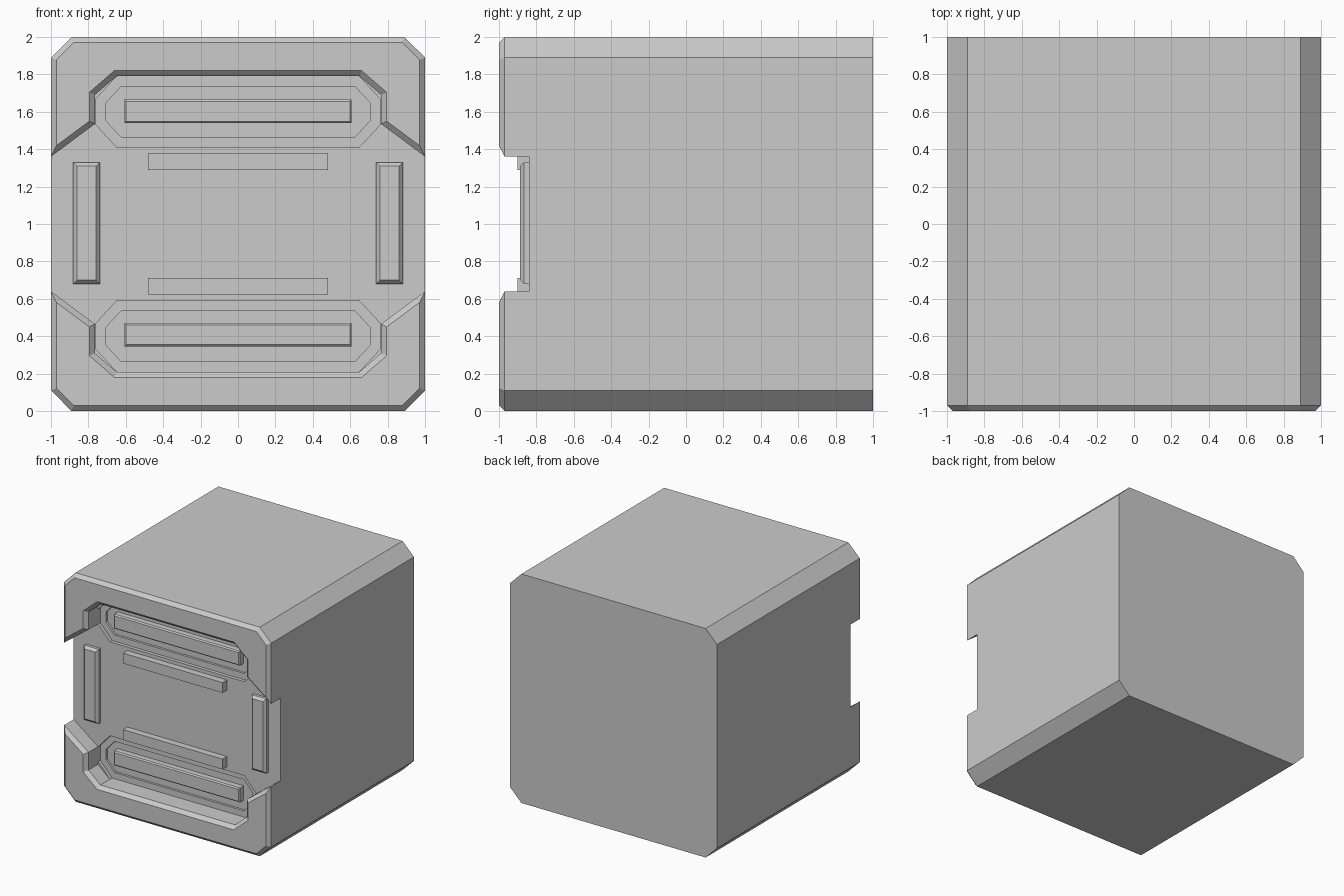
import bpy, bmesh
from mathutils import Vector

if "Cube" in bpy.data.objects:
    bpy.data.objects.remove(bpy.data.objects["Cube"])


def offset(poly, d):
    """Mitred outward offset of a counter-clockwise (x, z) outline."""
    pts = [Vector(p) for p in poly]
    out = []
    for i, p in enumerate(pts):
        a = (p - pts[i - 1]).normalized()
        b = (pts[(i + 1) % len(pts)] - p).normalized()
        na, nb = Vector((a.y, -a.x)), Vector((b.y, -b.x))
        out.append(p + (na + nb) * d / (1 + na.dot(nb)))
    return out


def prism(name, poly, levels):
    """Loft an (x, z) outline through (y, offset) levels."""
    bm = bmesh.new()
    rings = [[bm.verts.new((p.x, y, p.y)) for p in offset(poly, d)] for y, d in levels]
    n = len(poly)
    for r, s in zip(rings, rings[1:]):
        for i in range(n):
            j = (i + 1) % n
            bm.faces.new((r[i], r[j], s[j], s[i]))
    bm.faces.new(rings[0])
    bm.faces.new(rings[-1])
    bmesh.ops.recalc_face_normals(bm, faces=bm.faces)
    me = bpy.data.meshes.new(name)
    bm.to_mesh(me)
    bm.free()
    ob = bpy.data.objects.new(name, me)
    bpy.context.collection.objects.link(ob)
    return ob


def rect(x0, x1, z0, z1):
    return [(x0, z0), (x1, z0), (x1, z1), (x0, z1)]


def octagon(hx, hz, cx, cz, z):
    q = [(hx - cx, -hz), (hx, -hz + cz), (hx, hz - cz), (hx - cx, hz)]
    q += [(-x, -h) for x, h in q]
    return [(x, z + h) for x, h in q]


def cut(target, cutter):
    cutter.hide_render = True
    m = target.modifiers.new("cut", 'BOOLEAN')
    m.operation = 'DIFFERENCE'
    m.solver = 'EXACT'
    m.object = cutter
    bpy.context.view_layer.objects.active = target
    bpy.ops.object.modifier_apply(modifier=m.name)
    bpy.data.objects.remove(cutter)


# main block with chamfered long edges and front rim
body = prism("body", octagon(1, 1, 0.11, 0.11, 1), [(1, 0), (-0.97, 0), (-1, -0.03)])

# front recess: side-to-side band flaring into the upper and lower bays
quarter = [(1.2, 1.211), (0.765, 1.535), (0.765, 1.69), (0.65, 1.79)]
right = [(x, 2 - z) for x, z in reversed(quarter)] + quarter
band = right + [(-x, z) for x, z in reversed(right)]
cut(body, prism("band_cutter", band, [(-0.84, 0), (-0.97, 0), (-1.03, 0.06)]))

# stepped octagonal pockets in both bays
for z in (1.6, 0.4):
    bay = octagon(0.763, 0.19, 0.115, 0.125, z)
    cut(body, prism("pocket_cutter", bay, [(-0.81, 0), (-0.87, 0)]))
    cut(body, prism("inner_pocket_cutter", bay, [(-0.79, -0.054), (-0.85, -0.054)]))

# long bars inside the pockets and slim ledges beside them
for side, zb, zl in (("upper", 1.602, 1.335), ("lower", 0.408, 0.667)):
    prism(side + "_long_bar", rect(-0.608, 0.608, zb - 0.063, zb + 0.063),
          [(-0.785, 0), (-0.84, 0), (-0.85, -0.01)])
    prism(side + "_ledge", rect(-0.48, 0.48, zl - 0.045, zl + 0.045),
          [(-0.835, 0), (-0.90, 0)])

# upright bars at left and right
for side, x in (("left", -0.81), ("right", 0.81)):
    prism(side + "_upright_bar", rect(x - 0.071, x + 0.071, 0.68, 1.33),
          [(-0.835, 0), (-0.865, 0), (-0.887, -0.02)])
